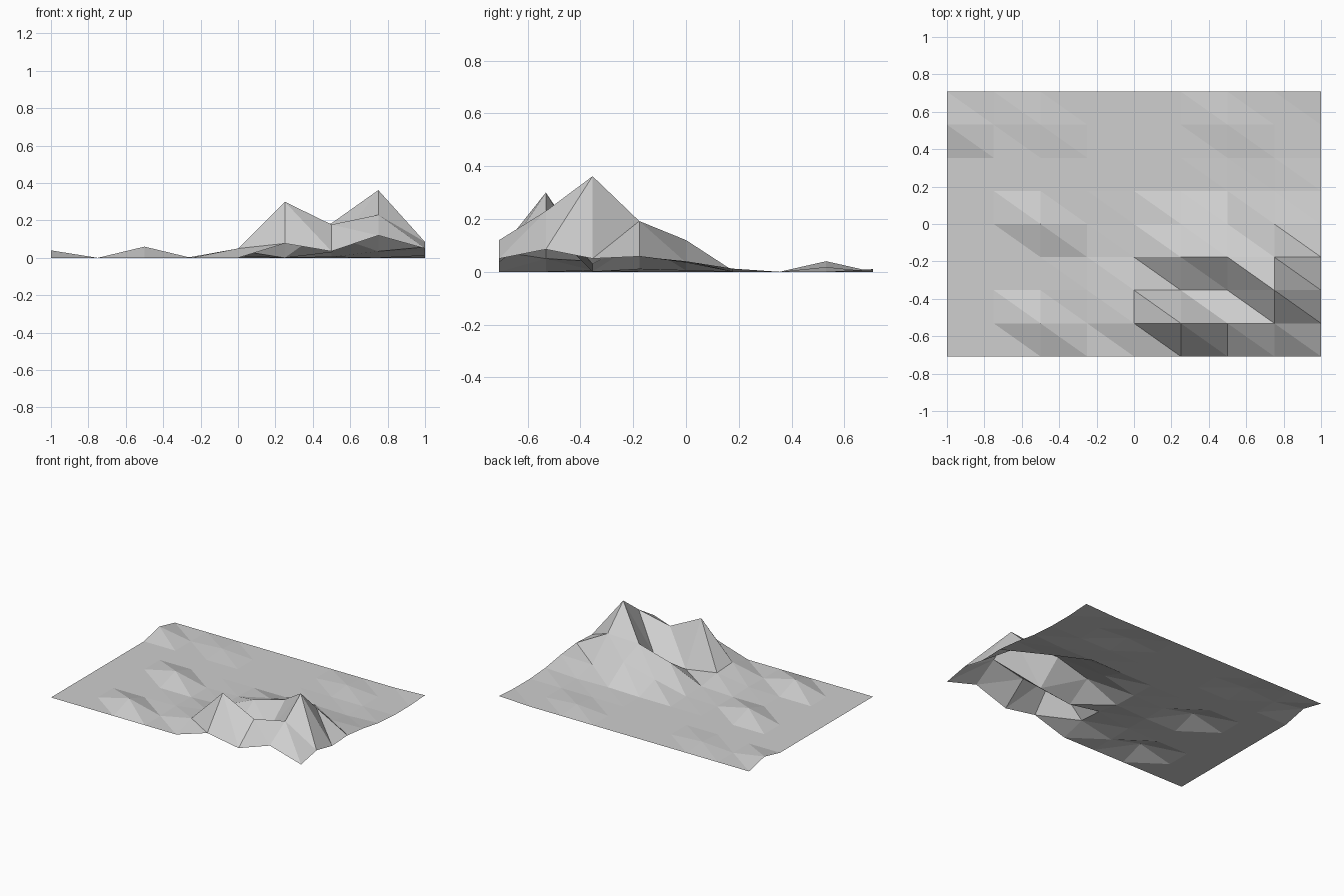
import bpy
import bmesh

# Remove the default cube only
default_cube = bpy.data.objects.get("Cube")
if default_cube:
    bpy.data.objects.remove(default_cube, do_unlink=True)

CELLS = 8
WIDTH, DEPTH = 2.0, 1.416


def make_material(name, colour):
    """Flat colour that shows in the viewport and in a render."""
    material = bpy.data.materials.new(name)
    material.use_nodes = True
    material.diffuse_color = colour
    shader = material.node_tree.nodes["Principled BSDF"]
    shader.inputs["Base Color"].default_value = colour
    shader.inputs["Roughness"].default_value = 0.8
    return material


# Mountain side: heights from the middle column to the +x edge, front row first
mountain_rows = [
    [0, .077, .035, .12, .05],
    [.05, .30, .178, .23, .085],
    [.04, 0, .03, .362, .05],
    [.01, .115, .185, .192, .058],
    [.005, .06, .12, .035, .04],
    [0, 0, .005, 0, .012],
]

# Small mounds on the plain, as (column, row): height
mounds = {
    (2, 1): .06,
    (2, 4): .055,
    (3, 2): .005,
    (0, 7): .04,
    (2, 7): .015,
    (6, 7): .018,
    (8, 8): .01,
}


def height(column, row):
    middle = CELLS // 2
    if column >= middle and row < len(mountain_rows):
        return mountain_rows[row][column - middle]
    return mounds.get((column, row), 0)


def build_terrain(name, material):
    bm = bmesh.new()
    steps = range(CELLS + 1)
    grid = [[bm.verts.new(((column / CELLS - .5) * WIDTH,
                           (row / CELLS - .5) * DEPTH,
                           height(column, row)))
             for column in steps] for row in steps]

    # Two triangles per cell, split from back left to front right
    for front, back in zip(grid, grid[1:]):
        for i in range(CELLS):
            bm.faces.new((front[i], front[i + 1], back[i]))
            bm.faces.new((front[i + 1], back[i + 1], back[i]))

    mesh = bpy.data.meshes.new(name)
    bm.to_mesh(mesh)
    bm.free()
    mesh.materials.append(material)
    terrain = bpy.data.objects.new(name, mesh)
    bpy.context.collection.objects.link(terrain)
    return terrain


stone = make_material("light_grey_stone", (.62, .62, .62, 1))
build_terrain("mountain_terrain", stone)
